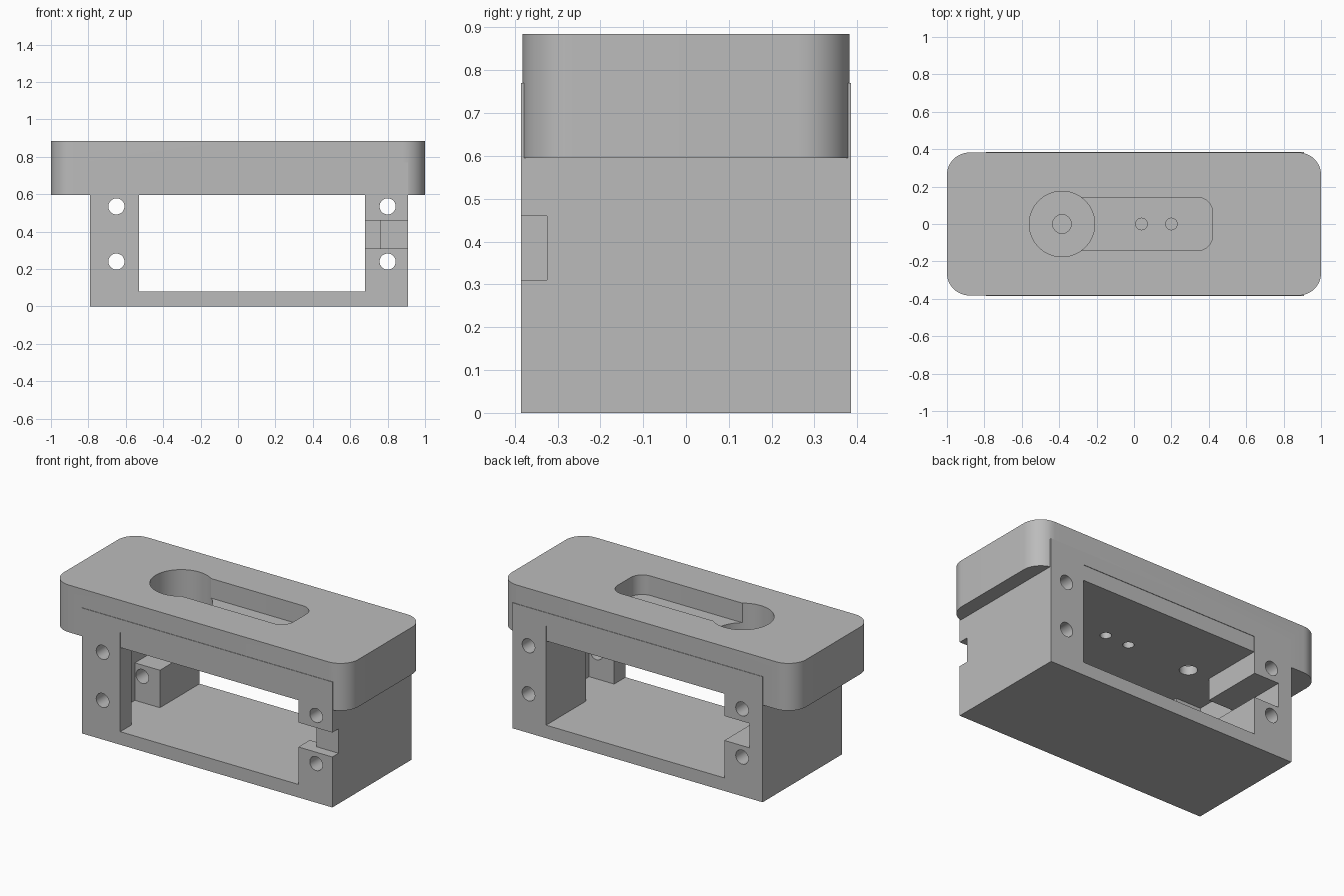
import bpy, bmesh, math
from mathutils import Matrix, Vector

if "Cube" in bpy.data.objects:
    bpy.data.objects.remove(bpy.data.objects["Cube"], do_unlink=True)

grey = bpy.data.materials.new("plain_grey")
grey.use_nodes = True
grey.diffuse_color = (0.5, 0.5, 0.5, 1)
grey.node_tree.nodes["Principled BSDF"].inputs["Base Color"].default_value = (0.5, 0.5, 0.5, 1)


def finish(name, bm):
    mesh = bpy.data.meshes.new(name)
    bmesh.ops.recalc_face_normals(bm, faces=bm.faces)
    bm.to_mesh(mesh)
    bm.free()
    mesh.materials.append(grey)
    obj = bpy.data.objects.new(name, mesh)
    bpy.context.collection.objects.link(obj)
    return obj


def box(name, xs, ys, zs, radius=0.0):
    """Box from ranges, with optional rounded vertical edges."""
    bm = bmesh.new()
    bmesh.ops.create_cube(bm, size=1)
    lo, hi = Vector((xs[0], ys[0], zs[0])), Vector((xs[1], ys[1], zs[1]))
    for v in bm.verts:
        v.co = Vector([lo[i] if v.co[i] < 0 else hi[i] for i in range(3)])
    if radius:
        upright = [e for e in bm.edges if abs(e.verts[0].co.z - e.verts[1].co.z) > 0.01]
        bmesh.ops.bevel(bm, geom=upright, offset=radius, segments=12,
                        profile=0.5, affect='EDGES')
    return finish(name, bm)


def cylinder(name, center, radius, depth, along_y=False):
    bm = bmesh.new()
    turn = Matrix.Rotation(math.pi / 2, 4, 'X') if along_y else Matrix()
    bmesh.ops.create_cone(bm, cap_ends=True, segments=64, radius1=radius, radius2=radius,
                          depth=depth, matrix=Matrix.Translation(center) @ turn)
    return finish(name, bm)


def combine(target, other, operation='DIFFERENCE'):
    mod = target.modifiers.new("shape", 'BOOLEAN')
    mod.operation, mod.solver, mod.object = operation, 'EXACT', other
    bpy.context.view_layer.objects.active = target
    bpy.ops.object.modifier_apply(modifier=mod.name)
    bpy.data.objects.remove(other, do_unlink=True)


# Lower body with its through opening and wider inner pocket
housing = box("housing", (-0.79, 0.91), (-0.385, 0.385), (0, 0.77))
combine(housing, box("opening", (-0.53, 0.68), (-1, 1), (0.08, 0.69)))
combine(housing, box("pocket", (-0.70, 0.85), (-0.275, 0), (0.08, 0.69)))

# Side notches: shallow and deep at the front right, full depth at the back left
combine(housing, box("shallow_notch", (0.70, 1.1), (-0.6, -0.325), (0.31, 0.46)))
combine(housing, box("deep_notch", (0.6, 0.76), (-0.6, -0.2), (0.31, 0.46)))
combine(housing, box("back_notch", (-0.70, -0.4), (-0.1, 0.6), (0.31, 0.46)))

# Mounting holes through the posts
for x in (-0.65, 0.80):
    for z in (0.24, 0.535):
        combine(housing, cylinder("mount_hole", (x, 0, z), 0.043, 2, True))

# Rounded top slab joined to the body
slab = box("top_slab", (-1, 1), (-0.382, 0.382), (0.595, 0.885), 0.12)
combine(housing, slab, 'UNION')

# Round recess, slot and small through holes in the top
combine(housing, box("slot", (-0.40, 0.42), (-0.142, 0.142), (0.765, 1), 0.08))
combine(housing, cylinder("round_recess", (-0.385, 0, 0.85), 0.175, 0.4))
for x, r in ((-0.385, 0.05), (0.04, 0.031), (0.20, 0.031)):
    combine(housing, cylinder("top_hole", (x, 0, 0.75), r, 0.6))

bpy.ops.object.select_all(action='DESELECT')
housing.select_set(True)
bpy.context.view_layer.objects.active = housing
bpy.ops.object.shade_smooth_by_angle(angle=math.radians(30))
